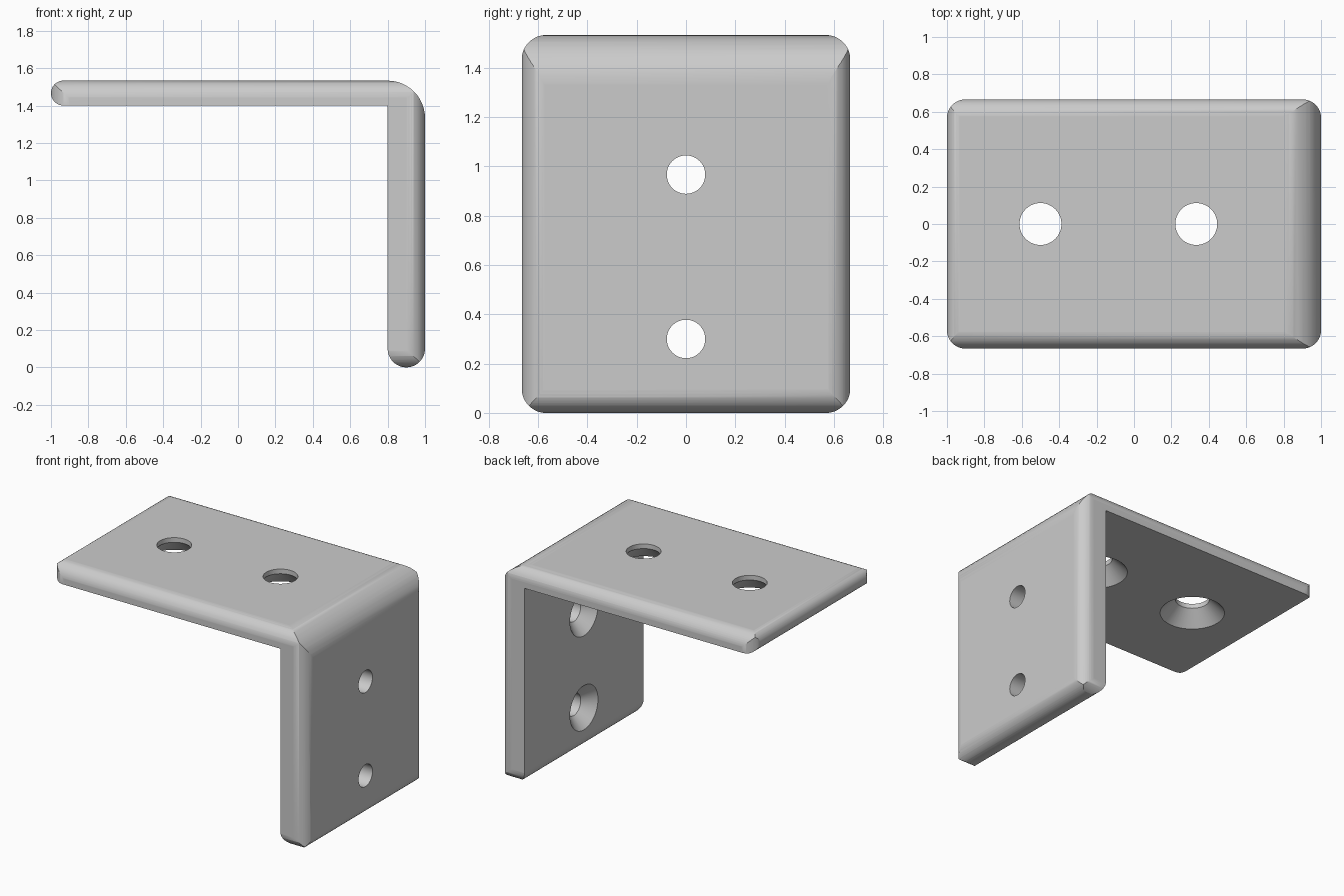
import bpy, bmesh, math
from mathutils import Matrix, Vector

cube = bpy.data.objects.get("Cube")
if cube:
    bpy.data.objects.remove(cube, do_unlink=True)

HEIGHT, HALF_DEPTH = 1.533, 0.6665
SHELF, WALL = 0.133, 0.2          # plate thicknesses
UNDER, INNER = HEIGHT - SHELF, 1 - WALL
FILLET, GAP = 0.1, 0.0005

steel = bpy.data.materials.new("plain grey")
steel.use_nodes = True
grey = (0.6, 0.6, 0.6, 1)
steel.diffuse_color = grey
steel.node_tree.nodes["Principled BSDF"].inputs["Base Color"].default_value = grey


def make_object(name, bm):
    bmesh.ops.remove_doubles(bm, verts=bm.verts, dist=1e-5)
    bmesh.ops.recalc_face_normals(bm, faces=bm.faces)
    mesh = bpy.data.meshes.new(name)
    bm.to_mesh(mesh)
    bm.free()
    obj = bpy.data.objects.new(name, mesh)
    bpy.context.collection.objects.link(obj)
    mesh.materials.append(steel)
    return obj


def rounded(corners, steps=12):
    """Outline of a right-angled polygon; each corner is (a, b, radius)."""
    out = []
    for i, (a, b, r) in enumerate(corners):
        p = Vector((a, b))
        u = (Vector(corners[i - 1][:2]) - p).normalized()
        v = (Vector(corners[(i + 1) % len(corners)][:2]) - p).normalized()
        for k in range(steps + 1 if r else 1):
            t = math.pi / 2 * k / steps
            q = p + r * (u * (1 - math.sin(t)) + v * (1 - math.cos(t)))
            if not out or (q - out[-1]).length > 1e-4:
                out.append(q)
    return out


def prism(name, outline, place, lo, hi):
    bm = bmesh.new()
    face = bm.faces.new([bm.verts.new(place(a, b, lo)) for a, b in outline])
    moved = bmesh.ops.extrude_face_region(bm, geom=[face], use_keep_orig=True)
    shift = Vector(place(0, 0, hi)) - Vector(place(0, 0, lo))
    bmesh.ops.translate(bm, vec=shift,
                        verts=[g for g in moved["geom"] if isinstance(g, bmesh.types.BMVert)])
    return make_object(name, bm)


def rectangle(a0, a1, b0, b1):
    return rounded([(a0, b0, FILLET), (a1, b0, FILLET), (a1, b1, FILLET), (a0, b1, FILLET)])


def countersink(name, matrix, bore, sink, depth, thickness):
    bm = bmesh.new()
    shape = [(0, -0.02), (sink + 0.02, -0.02), (sink, 0), (bore, depth),
             (bore, thickness + 0.05), (0, thickness + 0.05)]
    verts = [bm.verts.new((r, 0, z)) for r, z in shape]
    edges = [bm.edges.new(pair) for pair in zip(verts, verts[1:])]
    bmesh.ops.spin(bm, geom=verts + edges, cent=(0, 0, 0), axis=(0, 0, 1),
                   angle=math.tau, steps=48)
    bmesh.ops.transform(bm, matrix=matrix, verts=bm.verts)
    return make_object(name, bm)


def combine(target, tool, operation):
    mod = target.modifiers.new("cut", "BOOLEAN")
    mod.operation, mod.solver, mod.object = operation, "EXACT", tool
    bpy.context.view_layer.objects.active = target
    bpy.ops.object.modifier_apply(modifier=mod.name)
    bpy.data.objects.remove(tool, do_unlink=True)


# L-shaped body with round plate ends and a round outer bend
profile = rounded([(-1, UNDER, SHELF / 2), (INNER, UNDER, 0), (INNER, 0, WALL / 2),
                   (1, 0, WALL / 2), (1, HEIGHT, 0.2), (-1, HEIGHT, SHELF / 2)])
bracket = prism("angle_bracket", profile, lambda a, b, c: (a, c, b), -0.9, 0.9)

# Round the side edges of both plates, meeting in mitres
plan = prism("plan_cutter", rectangle(-1 - GAP, 1 + GAP, -HALF_DEPTH, HALF_DEPTH),
             lambda a, b, c: (a, b, c), -0.3, 1.9)
combine(bracket, plan, "INTERSECT")
side = HALF_DEPTH + GAP
end = prism("end_cutter", rectangle(-side, side, -GAP, HEIGHT + GAP),
            lambda a, b, c: (c, a, b), -1.3, 1.3)
combine(bracket, end, "INTERSECT")

# Countersunk screw holes, widening toward the inside of the angle
for x in (-0.5, 0.333):
    combine(bracket, countersink("shelf_hole_cutter", Matrix.Translation((x, 0, UNDER)),
                                 0.112, 0.212, 0.1, SHELF), "DIFFERENCE")
for z in (0.3, 0.967):
    turn = Matrix.Translation((INNER, 0, z)) @ Matrix.Rotation(math.pi / 2, 4, "Y")
    combine(bracket, countersink("wall_hole_cutter", turn,
                                 0.078, 0.157, 0.08, WALL), "DIFFERENCE")

# Smooth fillets, flat plates
bpy.ops.object.select_all(action="DESELECT")
bracket.select_set(True)
bpy.context.view_layer.objects.active = bracket
bpy.ops.object.shade_smooth_by_angle(angle=math.radians(30))
weighted = bracket.modifiers.new("flat plates", "WEIGHTED_NORMAL")
weighted.keep_sharp = True
